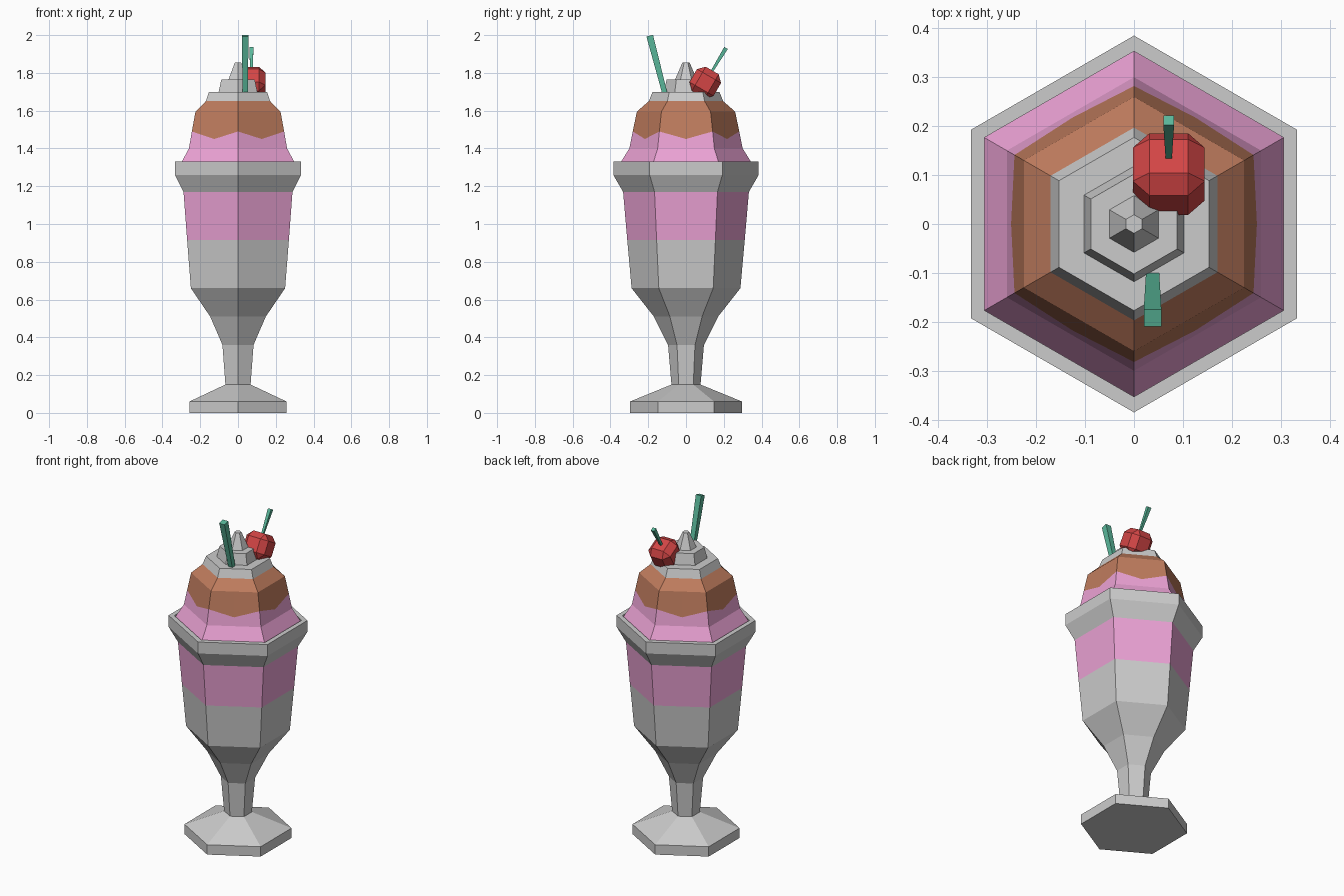
import bpy, bmesh
from math import sin, cos, pi, radians
from mathutils import Vector, Matrix

if "Cube" in bpy.data.objects:
    bpy.data.objects.remove(bpy.data.objects["Cube"])


def material(name, color):
    m = bpy.data.materials.new(name)
    m.diffuse_color = (*color, 1)
    m.use_nodes = True
    m.node_tree.nodes["Principled BSDF"].inputs["Base Color"].default_value = m.diffuse_color
    return m


pink = material("pink_ice_cream", (0.83, 0.36, 0.66))
brown = material("chocolate", (0.52, 0.20, 0.11))
red = material("cherry_red", (0.65, 0.06, 0.06))
green = material("green", (0.10, 0.47, 0.32))


def finish(name, bm, mat=None, fix_normals=True):
    if fix_normals:
        bmesh.ops.recalc_face_normals(bm, faces=bm.faces[:])
    me = bpy.data.meshes.new(name)
    bm.to_mesh(me)
    bm.free()
    if mat:
        me.materials.append(mat)
    ob = bpy.data.objects.new(name, me)
    bpy.context.collection.objects.link(ob)
    return ob


def hex_lathe(name, rings, mat=None, cap_bottom=False, cap_top=False):
    """Six-sided lathe with corners on the y axis. A ring is (radius, z) or
    (radius, z, mid_radius, mid_z) to shift the middle of each side."""
    wavy = any(len(r) == 4 for r in rings)
    n = 12 if wavy else 6
    bm = bmesh.new()
    loops = []
    for r in rings:
        loop = []
        for i in range(n):
            a = pi / 2 + 2 * pi * i / n
            rad, z = r[0], r[1]
            if wavy and i % 2:
                rad, z = (r[2], r[3]) if len(r) == 4 else (r[0], r[1])
                rad *= cos(pi / 6)
            loop.append(bm.verts.new((rad * cos(a), rad * sin(a), z)))
        loops.append(loop)
    for lo, hi in zip(loops, loops[1:]):
        for i in range(n):
            j = (i + 1) % n
            bm.faces.new((lo[i], lo[j], hi[j], hi[i]))
    if cap_bottom:
        bm.faces.new(loops[0][::-1])
    if cap_top:
        bm.faces.new(loops[-1])
    return finish(name, bm, mat, fix_normals=False)


def stick(name, start, end, half_start, half_end, mat):
    """Tapered square bar between two points."""
    start, end = Vector(start), Vector(end)
    axis = (end - start).normalized()
    side = Vector((1, 0, 0))
    up = axis.cross(side)
    bm = bmesh.new()
    loops = [[bm.verts.new(p + side * sx * h + up * sy * h)
              for sx, sy in ((-1, -1), (1, -1), (1, 1), (-1, 1))]
             for p, h in ((start, half_start), (end, half_end))]
    for i in range(4):
        j = (i + 1) % 4
        bm.faces.new((loops[0][i], loops[0][j], loops[1][j], loops[1][i]))
    bm.faces.new(loops[0][::-1])
    bm.faces.new(loops[1])
    return finish(name, bm, mat)


# Glass: foot, stem and lower bowl
hex_lathe("glass_foot_and_bowl",
          [(0.297, 0), (0.297, 0.06), (0.077, 0.15), (0.095, 0.36),
           (0.17, 0.51), (0.288, 0.66), (0.311, 0.915)], cap_bottom=True)
# Pink band seen through the glass
hex_lathe("glass_pink_band", [(0.311, 0.915), (0.333, 1.17)], pink)
# Glass rim with a thin top and inner wall
hex_lathe("glass_rim", [(0.333, 1.17), (0.385, 1.26), (0.385, 1.33),
                        (0.353, 1.33), (0.353, 1.31)])

# Ice cream and the sauce with a wavy lower edge
edge = (0.282, 1.49, 0.290, 1.45)
hex_lathe("ice_cream", [(0.353, 1.315), (0.30, 1.40), edge], pink)
hex_lathe("chocolate_sauce", [edge, (0.26, 1.595), (0.197, 1.65)], brown)

# Stepped whipped cream
hex_lathe("whipped_cream",
          [(0.197, 1.65), (0.177, 1.70), (0.118, 1.70), (0.102, 1.765),
           (0.058, 1.765), (0.019, 1.855)], cap_top=True)

# Straw
stick("straw", (0.038, -0.104, 1.66), (0.038, -0.192, 1.997), 0.013, 0.018, green)

# Cherry: chamfered cube leaning back, with its stalk
bm = bmesh.new()
bmesh.ops.create_cube(bm, size=0.147)
bmesh.ops.bevel(bm, geom=bm.edges[:], offset=0.034, segments=1,
                affect='EDGES', profile=0.5)
bm.transform(Matrix.Translation((0.071, 0.102, 1.749)) @ Matrix.Rotation(radians(-30), 4, 'X'))
finish("cherry", bm, red)
stick("cherry_stalk", (0.071, 0.132, 1.80), (0.071, 0.212, 1.932), 0.006, 0.011, green)
